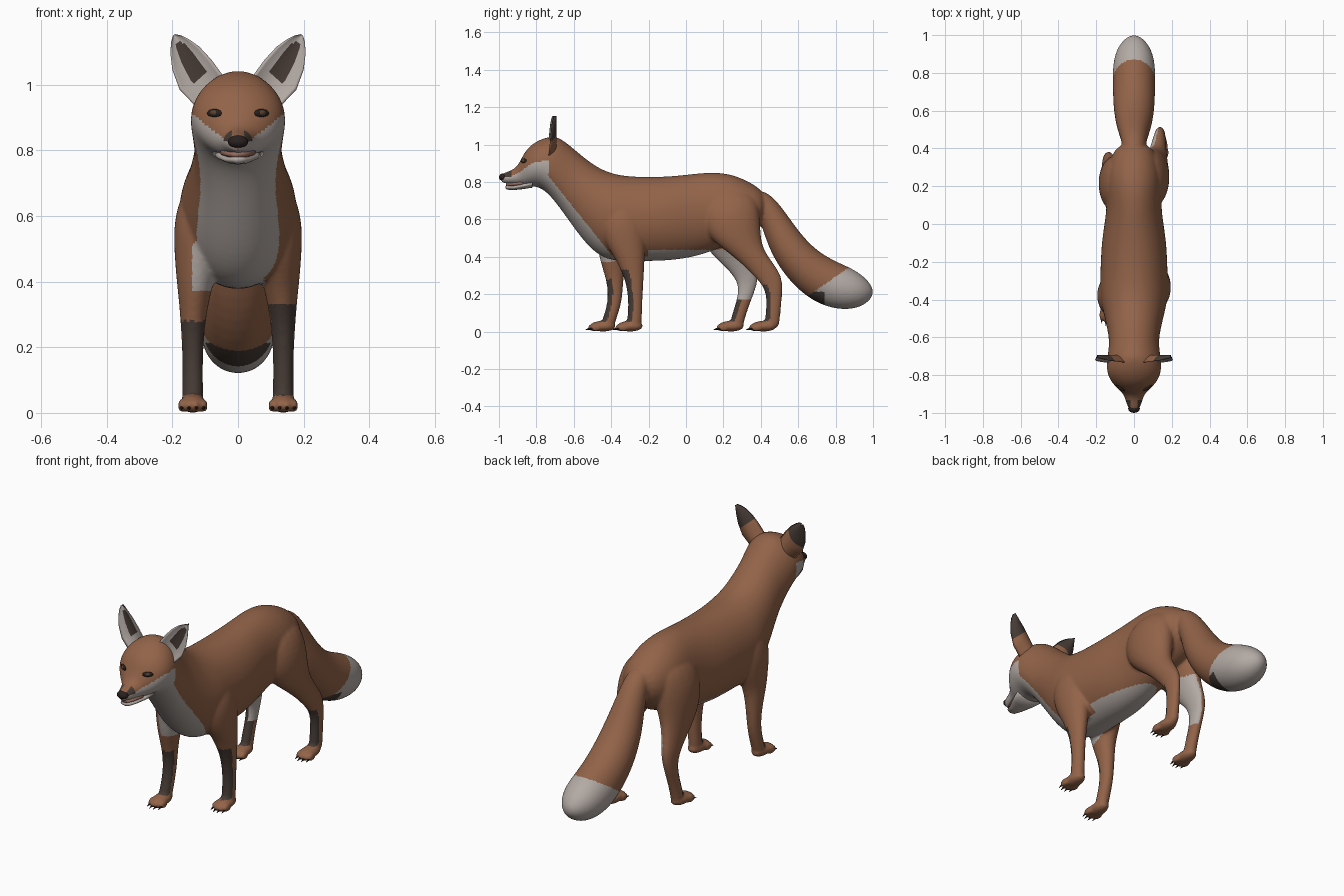
import bpy, bmesh, math
from mathutils import Vector, Matrix

if bpy.data.objects.get("Cube"):
    bpy.data.objects.remove(bpy.data.objects["Cube"])


def material(name, colour):
    mat = bpy.data.materials.new(name)
    mat.use_nodes = True
    mat.diffuse_color = (*colour, 1)
    mat.node_tree.nodes["Principled BSDF"].inputs["Base Color"].default_value = (*colour, 1)
    return mat


russet = material("russet fur", (0.29, 0.125, 0.065))
white = material("pale fur", (0.45, 0.40, 0.37))
dark = material("dark fur", (0.06, 0.043, 0.035))
black = material("nose black", (0.022, 0.015, 0.013))
lip = material("lip pink", (0.30, 0.15, 0.11))
amber = material("eye amber", (0.10, 0.055, 0.03))
FUR = [russet, white, dark]
RUSSET, WHITE, DARK = range(3)


def loft(bm, rings, sides=16):
    """Skin a row of ellipses, each given as centre and two half axes."""
    loops = []
    for centre, u, v in rings:
        angles = [math.tau * i / sides for i in range(sides)]
        loops.append([bm.verts.new(Vector(centre) + Vector(u) * math.cos(a) + Vector(v) * math.sin(a))
                      for a in angles])
    for a, b in zip(loops, loops[1:]):
        for i in range(sides):
            j = (i + 1) % sides
            bm.faces.new((a[i], a[j], b[j], b[i]))
    bm.faces.new(loops[0])
    bm.faces.new(loops[-1])


def ball(bm, centre, radii, turn=0.0):
    matrix = Matrix.Translation(centre) @ Matrix.Rotation(turn, 4, "Z") @ Matrix.Diagonal((*radii, 1))
    bmesh.ops.create_uvsphere(bm, u_segments=16, v_segments=10, radius=1, matrix=matrix)


def lengthwise(rows):
    """Upright slices from (y, top, bottom, half width)."""
    return [((0, y, (top + low) / 2), (w, 0, 0), (0, 0, (top - low) / 2)) for y, top, low, w in rows]


def finish(name, bm, mats, smooth=True):
    bmesh.ops.recalc_face_normals(bm, faces=bm.faces)
    mesh = bpy.data.meshes.new(name)
    bm.to_mesh(mesh)
    bm.free()
    for mat in mats:
        mesh.materials.append(mat)
    mesh.polygons.foreach_set("use_smooth", [smooth] * len(mesh.polygons))
    obj = bpy.data.objects.new(name, mesh)
    bpy.context.collection.objects.link(obj)
    return obj


# Head, neck and trunk
fur = bmesh.new()
loft(fur, lengthwise([
    (-.99, .84, .80, .018), (-.975, .85, .793, .032), (-.94, .86, .788, .044), (-.90, .882, .782, .056),
    (-.87, .95, .775, .09), (-.84, .99, .772, .12), (-.80, 1.02, .775, .142), (-.75, 1.042, .75, .15),
    (-.69, 1.052, .68, .142), (-.62, 1.0, .58, .132), (-.54, .93, .47, .148), (-.46, .875, .395, .168),
    (-.38, .845, .372, .186), (-.28, .832, .372, .182), (-.1, .832, .372, .178), (.05, .85, .395, .15),
    (.15, .858, .43, .148), (.25, .845, .47, .15), (.35, .80, .5, .13), (.43, .74, .6, .08)]))

# Tail, thickest near its pale tip
tail = [(.36, .73, .05), (.42, .68, .065), (.475, .59, .076), (.53, .475, .097), (.62, .355, .112),
        (.74, .265, .128), (.85, .228, .12), (.93, .214, .092), (.98, .212, .052), (1.0, .212, .015)]
rings = []
for i, (y, z, r) in enumerate(tail):
    before, after = tail[max(i - 1, 0)], tail[min(i + 1, len(tail) - 1)]
    along = Vector((0, after[0] - before[0], after[1] - before[1])).normalized()
    across = Vector((0, -along.z, along.y))
    rings.append(((0, y, z), (min(r, .115), 0, 0), across * r))
loft(fur, rings)

# Legs as level slices: shared (height, x, half width), own front and back edges
FRONT = [(.72, .1, .05), (.6, .118, .082), (.48, .125, .07), (.4, .13, .058), (.33, .135, .045),
         (.25, .138, .036), (.15, .138, .031), (.06, .138, .033), (.015, .138, .033)]
HIND = [(.76, .08, .05), (.64, .092, .098), (.52, .105, .085), (.44, .12, .06), (.37, .128, .045),
        (.3, .135, .034), (.23, .138, .028), (.14, .138, .027), (.06, .138, .03), (.015, .138, .03)]
LEGS = {
    "left_front": (1, FRONT, -.385, [(-.42, -.26), (-.47, -.22), (-.44, -.215), (-.385, -.22), (-.35, -.222),
                                     (-.318, -.228), (-.308, -.233), (-.315, -.235), (-.32, -.24)]),
    "right_front": (-1, FRONT, -.53, [(-.44, -.28), (-.5, -.25), (-.48, -.28), (-.465, -.32), (-.445, -.33),
                                      (-.42, -.335), (-.418, -.343), (-.45, -.375), (-.46, -.385)]),
    "left_hind": (1, HIND, .33, [(.12, .36), (.07, .4), (.1, .4), (.2, .415), (.29, .465),
                                 (.36, .513), (.425, .518), (.43, .51), (.42, .502), (.42, .495)]),
    "right_hind": (-1, HIND, .155, [(.1, .35), (.05, .37), (.07, .36), (.11, .36), (.18, .375),
                                    (.255, .39), (.285, .375), (.262, .338), (.235, .312), (.235, .305)]),
}
for name, (side, levels, toe, edges) in LEGS.items():
    loft(fur, [((side * x, (a + b) / 2, z), (w, 0, 0), (0, (b - a) / 2, 0))
               for (z, x, w), (a, b) in zip(levels, edges)])
    ball(fur, (side * .138, toe + .085, .029), (.041, .072, .029))
    claws = bmesh.new()
    for step in (-1.5, -.5, .5, 1.5):
        x = side * .138 + step * .022
        y = toe + .012 * abs(step)
        ball(fur, (x, y + .03, .022), (.013, .032, .021))
        matrix = Matrix.Translation((x, y, .014)) @ Matrix.Rotation(math.radians(105), 4, "X")
        bmesh.ops.create_cone(claws, cap_ends=True, segments=8, radius1=.007, radius2=.001,
                              depth=.03, matrix=matrix)
    finish(name + "_claws", claws, [black])

# Melt all the furry parts into one skin
body = finish("body", fur, FUR)
body.modifiers.new("round", "SUBSURF").levels = 2
remesh = body.modifiers.new("melt", "REMESH")
remesh.mode = "VOXEL"
remesh.voxel_size = .008
relax = body.modifiers.new("relax", "SMOOTH")
relax.factor = .5
relax.iterations = 5
skin = bpy.data.meshes.new_from_object(body.evaluated_get(bpy.context.evaluated_depsgraph_get()))
body.modifiers.clear()
body.data = skin
skin.materials.clear()
for mat in FUR:
    skin.materials.append(mat)


def coat(c, n):
    """Choose the fur colour from place and facing."""
    x, y, z = abs(c.x), c.y, c.z
    inward = n.x * math.copysign(1, c.x) < -.35
    if y < -.735:                                   # cheeks and muzzle
        if y < -.93 and z > .825 and x > .018:
            return DARK
        return WHITE if z < .80 + .8 * x else RUSSET
    if y > .55 and y > .88 + 1.43 * (z - .35):      # tail tip
        return DARK if y < .74 and z < .215 else WHITE
    if y < -.4 and z > .37 and x < .14 and z < .725 + 1.25 * (-.65 - y):   # throat and chest
        return WHITE
    if y < .2 and .34 < z < .437 and n.z < .1 and x < (.08 if y < -.2 else .16):  # belly
        if y < .1 or x < .07:
            return WHITE
    if x > .06 and y < .53:                         # legs
        if .1 < y and .17 < z < .44 and inward:
            return WHITE
        top = (.33 if c.x > 0 else .28) if y < 0 else .25
        if .052 < z < top and n.y < -.25:
            return DARK
    return RUSSET


for face in skin.polygons:
    face.use_smooth = True
    face.material_index = coat(face.center, face.normal)

# Nose, mouth and lower jaw
bm = bmesh.new()
ball(bm, (0, -.977, .826), (.031, .023, .02))
finish("nose", bm, [black])
bm = bmesh.new()
loft(bm, lengthwise([(-.962, .797, .778, .02), (-.93, .8, .775, .036), (-.88, .812, .775, .055),
                     (-.86, .815, .78, .05)]))
finish("mouth", bm, [lip])
bm = bmesh.new()
loft(bm, lengthwise([(-.966, .778, .766, .012), (-.955, .783, .759, .027), (-.92, .784, .757, .04),
                     (-.87, .798, .762, .062), (-.82, .81, .77, .08)]))
finish("lower_jaw", bm, [white])

# Eyes sit where the face surface lies
bpy.context.view_layer.update()
for side, name in ((1, "left"), (-1, "right")):
    hit, spot, normal, index = body.ray_cast((side * .072, -2, .913), (0, 1, 0))
    for part, mat, size, push in (("eye_rim", black, (.027, .008, .013), 0), ("eye", amber, (.014, .008, .009), .003)):
        bm = bmesh.new()
        ball(bm, spot + normal * push, size, side * .6)
        finish(name + "_" + part, bm, [mat])

# Ears: a cupped front sheet and a rounder back sheet, rows of inner and outer edge (x, z)
EDGES = [((.04, 1.02), (.135, .94)), ((.08, 1.075), (.178, .985)), ((.118, 1.116), (.2, 1.045)),
         ((.15, 1.139), (.206, 1.095)), ((.172, 1.15), (.204, 1.13)), ((.192, 1.154), (.198, 1.15))]
COLS, ROWS = 12, 20
for side, name in ((1, "left"), (-1, "right")):
    bm = bmesh.new()
    for depth in (.022, .042):
        grid = []
        for r in range(ROWS + 1):
            t = r / ROWS * (len(EDGES) - 1)
            k = min(int(t), len(EDGES) - 2)
            inner, outer = [Vector(EDGES[k][e]).lerp(Vector(EDGES[k + 1][e]), t - k) for e in (0, 1)]
            row = []
            for col in range(COLS + 1):
                u = col / COLS
                p = inner.lerp(outer, u)
                cup = 4 * u * (1 - u) * depth * (1 - .6 * r / ROWS)
                row.append(bm.verts.new((side * p.x, -.735 + .025 * r / ROWS + cup, p.y)))
            grid.append(row)
        for r in range(ROWS):
            for col in range(COLS):
                face = bm.faces.new((grid[r][col], grid[r][col + 1], grid[r + 1][col + 1], grid[r + 1][col]))
                u, v = (col + .5) / COLS, (r + .5) / ROWS
                if depth < .03:
                    face.material_index = DARK if .2 + .15 * v < u < .68 and .17 < v < .72 else WHITE
                else:
                    face.material_index = DARK if v > .3 else RUSSET
    bmesh.ops.remove_doubles(bm, verts=bm.verts, dist=.0005)
    finish(name + "_ear", bm, FUR)
